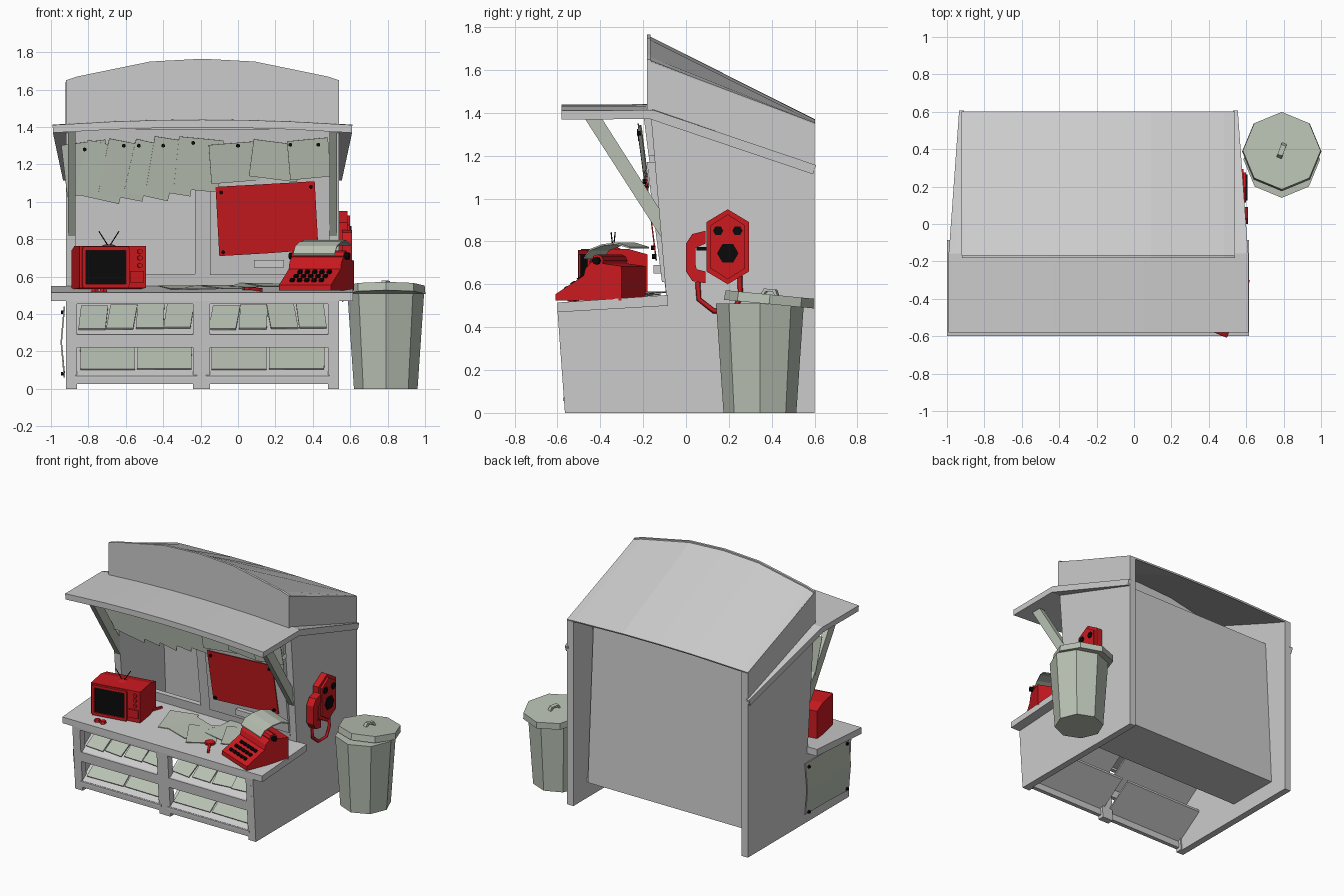
import bpy, bmesh, math, random
from mathutils import Matrix, Euler

random.seed(4)

def material(name, rgb):
    m = bpy.data.materials.new(name)
    m.diffuse_color = (*rgb, 1)
    return m

RED = material("red", (0.6, 0.01, 0.014))
PALE = material("pale_green", (0.48, 0.53, 0.45))
BLACK = material("black", (0.003, 0.003, 0.003))
I = Matrix.Identity(4)

def finish(name, bm, mat=None, m=I):
    bm.transform(m)
    bmesh.ops.recalc_face_normals(bm, faces=bm.faces)
    me = bpy.data.meshes.new(name)
    bm.to_mesh(me)
    bm.free()
    ob = bpy.data.objects.new(name, me)
    bpy.context.collection.objects.link(ob)
    if mat:
        me.materials.append(mat)
    return ob

def place(loc, rot=(0, 0, 0)):
    return Matrix.Translation(loc) @ Euler([math.radians(a) for a in rot]).to_matrix().to_4x4()

def prism(name, pts, lo, hi, axis="x", mat=None, m=I):
    """Extrude a 2D outline along an axis."""
    put = {"x": lambda a, b, t: (t, a, b), "y": lambda a, b, t: (a, t, b)}[axis]
    bm = bmesh.new()
    ends = [[bm.verts.new(put(a, b, t)) for a, b in pts] for t in (lo, hi)]
    bm.faces.new(ends[0])
    bm.faces.new(ends[1])
    for i in range(len(pts)):
        j = (i + 1) % len(pts)
        bm.faces.new((ends[0][i], ends[0][j], ends[1][j], ends[1][i]))
    return finish(name, bm, mat, m)

def box(name, loc, size, rot=(0, 0, 0), mat=None, m=I):
    bm = bmesh.new()
    bmesh.ops.create_cube(bm, size=1, matrix=Matrix.Diagonal((*size, 1)))
    return finish(name, bm, mat, m @ place(loc, rot))

def cyl(name, loc, r1, r2, depth, n, rot=(0, 0, 0), mat=None, m=I):
    bm = bmesh.new()
    bmesh.ops.create_cone(bm, cap_ends=True, segments=n, radius1=r1, radius2=r2, depth=depth)
    return finish(name, bm, mat, m @ place(loc, rot))

def sheet(name, rows, thick, mat=None):
    """Grid surface from rows of points, thickened."""
    bm = bmesh.new()
    g = [[bm.verts.new(p) for p in r] for r in rows]
    for a, b in zip(g, g[1:]):
        for i in range(len(a) - 1):
            bm.faces.new((a[i], a[i + 1], b[i + 1], b[i]))
    ob = finish(name, bm, mat)
    s = ob.modifiers.new("thickness", "SOLIDIFY")
    s.thickness, s.offset = thick, 0
    return ob

CX = -0.19                                   # middle of the stall
front = lambda z: -0.565 - 0.073 * z         # leaning shelf front
wall = lambda z: -0.09 - 0.126 * (z - 0.53)  # leaning window wall

# Side walls
side = [(-0.565, 0), (0.6, 0), (0.6, 1.345), (-0.18, 1.65), (-0.165, 1.4), (-0.09, 0.52), (-0.6, 0.48)]
prism("left_wall", side, -0.92, -0.87)
prism("right_wall", side, 0.49, 0.54)

# Sign board and curved roof
arch = [(-0.73, 1.65), (-0.67, 1.67), (-0.28, 1.75), (0, 1.765), (0.28, 1.75), (0.67, 1.67), (0.73, 1.65)]
prism("sign_board", [(CX + x, z) for x, z in arch] + [(0.54, 1.38), (-0.92, 1.38)], -0.182, -0.165, "y")
sheet("roof", [[(CX + x, -0.17, z - 0.014) for x, z in arch],
               [(CX + x, 0.6, 1.347 + (z - 1.65) * 0.15) for x, z in arch]], 0.012)

# Awning, running inwards as a ceiling, with side trims
sheet("awning", [[(CX + w * t, y, z + 0.028 * (1 - t * t)) for t in (-1, -0.6, -0.3, 0, 0.3, 0.6, 1)]
                 for y, z, w in ((-0.58, 1.39, 0.8), (-0.16, 1.392, 0.8), (0.38, 1.21, 0.73))], 0.042)
for s, n in ((-1, "left"), (1, "right")):
    sheet(n + "_roof_trim", [[(CX + s * 0.72, -0.16, 1.392), (CX + s * 0.8, -0.16, 1.392)],
                             [(CX + s * 0.72, 0.6, 1.135), (CX + s * 0.745, 0.6, 1.135)]], 0.045)
    prism(n + "_awning_strut", [(-0.47, 1.37), (-0.39, 1.37), (-0.11, 0.93), (-0.11, 0.81)],
          CX + s * 0.68, CX + s * 0.72, mat=PALE)

# Back panel and raised floor
prism("back_panel", [(0.42, 0.12), (0.455, 0.12), (0.39, 1.26), (0.36, 1.26)], -0.87, 0.475)
box("raised_floor", (CX, 0.245, 0.135), (1.36, 0.4, 0.03))

# Window wall: sill, post, head rail, closed shutter with handle
def wall_piece(name, x0, x1, z0, z1, inset=0.0, thick=0.04):
    prism(name, [(wall(z0) + inset, z0), (wall(z1) + inset, z1),
                 (wall(z1) + inset + thick, z1), (wall(z0) + inset + thick, z0)], x0, x1)
wall_piece("window_sill", -0.87, 0.49, 0.5, 0.615)
wall_piece("window_post", -0.23, -0.15, 0.615, 1.2)
wall_piece("window_head", -0.87, 0.49, 1.2, 1.39)
wall_piece("closed_shutter", -0.15, 0.49, 0.61, 1.17, -0.012, 0.045)
box("shutter_handle", (0.165, -0.135, 0.67), (0.16, 0.035, 0.04))

# Counter and display rack
prism("counter_top", [(-0.6, 0.47), (-0.6, 0.515), (-0.085, 0.55), (-0.085, 0.5)], -1.0, 0.615)
def rack_piece(name, x0, x1, z0, z1, d=0.05):
    prism(name, [(front(z0), z0), (front(z1), z1), (front(z1) + d, z1), (front(z0) + d, z0)], x0, x1)
rack_piece("rack_divider", -0.24, -0.15, 0, 0.48)
rack_piece("rack_left_stile", -0.9, -0.86, 0, 0.48)
rack_piece("rack_right_stile", 0.48, 0.52, 0, 0.48)
for z0, z1 in ((0.025, 0.075), (0.22, 0.29), (0.455, 0.48)):
    rack_piece("rack_rail", -0.88, 0.5, z0, z1, 0.03)
for z, count in ((0.285, 4), (0.07, 2)):
    for x0, x1 in ((-0.87, -0.22), (-0.17, 0.49)):
        prism("rack_shelf", [(-0.575, z), (-0.33, z + 0.17), (-0.33, z + 0.155), (-0.575, z - 0.015)], x0, x1)
        step = (x1 - x0 - 0.04) / count
        for i in range(count):
            box("rack_paper", (x0 + 0.02 + step * (i + 0.5), -0.45, z + 0.096 + 0.003 * i),
                (step * 0.95, 0.22, 0.008), (34.8, 0, random.uniform(-9, 9) if count == 4 else random.uniform(-2, 2)),
                mat=PALE)

def pin(loc, rot=(90, 0, 0)):
    cyl("pin", loc, 0.011, 0.011, 0.02, 6, rot, BLACK)

# Papers hung beneath the awning, each overlapping the next
hung = [(-0.81, 1.18, 0.24, 0.28, 8), (-0.72, 1.16, 0.24, 0.3, -14), (-0.6, 1.17, 0.24, 0.3, -12),
        (-0.46, 1.17, 0.24, 0.29, -14), (-0.35, 1.19, 0.24, 0.29, -10), (-0.21, 1.2, 0.24, 0.28, -6),
        (-0.02, 1.21, 0.26, 0.21, 5), (0.2, 1.22, 0.26, 0.2, -8), (0.38, 1.23, 0.22, 0.21, 6)]
for i, (x, z, w, h, a) in enumerate(hung):
    box("hung_paper", (x, wall(z) - 0.026, z), (w, 0.004, h), (7, -a * 0.9, 3.5), PALE)
for x, z in ((-0.82, 1.28), (-0.61, 1.3), (-0.53, 1.3), (-0.4, 1.3), (-0.24, 1.315), (0, 1.3), (0.28, 1.305), (0.43, 1.305)):
    pin((x, wall(z) - 0.03, z))

# Red poster on the shutter, leaning with the wall
lean = Matrix(((1, 0, 0, 0), (0, 1, -0.126, -0.052), (0, 0, 1, 0), (0, 0, 0, 1)))
prism("red_poster", [(-0.12, 1.08), (0.15, 1.095), (0.41, 1.11), (0.43, 0.745), (0.16, 0.725), (-0.1, 0.71)],
      0, 0.006, "y", RED, lean)
for x, z in ((-0.09, 1.05), (0.39, 1.08), (0.4, 0.77), (-0.08, 0.73)):
    pin((x, -0.056 - 0.126 * z, z))

# Paper pinned on the left wall
sheet("side_paper", [[(-0.928, y, z), (-0.945, y, 0.25), (-0.928, y, 0.44)] for y, z in
                     ((-0.55, 0.06), (-0.3, 0.07), (-0.05, 0.07))], 0.008, PALE)
for y in (-0.52, -0.08):
    for z in (0.08, 0.41):
        pin((-0.937, y, z), (0, 90, 0))

# Television
tv = place((-0.69, -0.34, 0.53), (0, 0, 10))
prism("television_case", [(-0.12, 0.01), (-0.12, 0.235), (0.04, 0.235), (0.13, 0.21), (0.13, 0.0)], -0.18, 0.18, mat=RED, m=tv)
for s in (-1, 1):
    box("television_frame_rail", (-0.04, -0.127, 0.12 + s * 0.1), (0.25, 0.02, 0.02), mat=RED, m=tv)
    box("television_frame_post", (-0.04 + s * 0.118, -0.127, 0.12), (0.02, 0.02, 0.2), mat=RED, m=tv)
    cyl("television_aerial", (s * 0.027, 0, 0.27), 0.003, 0.003, 0.1, 5, (0, s * 33, 0), BLACK, tv)
box("television_screen", (-0.04, -0.122, 0.12), (0.215, 0.012, 0.18), mat=BLACK, m=tv)
box("television_speaker", (0.13, -0.123, 0.07), (0.075, 0.012, 0.06), mat=RED, m=tv)
for z in (0.13, 0.17, 0.205):
    cyl("television_knob", (0.145, -0.125, z), 0.014, 0.014, 0.02, 6, (90, 0, 0), RED, tv)
cyl("aerial_base", (0, 0, 0.236), 0.05, 0.02, 0.014, 8, mat=RED, m=tv)

# Typewriter, turned towards the middle of the counter
tw = place((0.425, -0.385, 0.525), (0, 0, -22))
prism("typewriter_case", [(-0.18, 0), (-0.18, 0.03), (-0.04, 0.115), (-0.03, 0.15), (0.0, 0.18), (0.15, 0.16), (0.15, 0)],
      -0.15, 0.15, mat=RED, m=tw)
cyl("typewriter_roller", (0, 0.03, 0.185), 0.03, 0.03, 0.3, 8, (0, 90, 0), RED, tw)
for s in (-1, 1):
    cyl("roller_knob", (s * 0.16, 0.03, 0.185), 0.018, 0.018, 0.025, 8, (0, 90, 0), BLACK, tw)
curl = [(-0.05, 0.2), (-0.02, 0.24), (0.04, 0.262), (0.11, 0.27), (0.18, 0.25)]
prism("typewriter_paper", curl + [(y, z - 0.008) for y, z in reversed(curl)], -0.12, 0.12, mat=PALE, m=tw)
for r in range(3):
    for k in range(5):
        box("typewriter_key", (-0.085 + 0.042 * k + 0.008 * r, -0.15 + 0.036 * r, 0.056 + 0.022 * r),
            (0.022, 0.02, 0.016), (31, 0, 0), BLACK, tw)

# Loose things on the counter
top = lambda y: 0.515 + 0.068 * (y + 0.6)
for i, (x, y, a) in enumerate([(-0.3, -0.26, 15), (-0.17, -0.3, -20), (-0.05, -0.34, 30), (0.08, -0.22, -12), (0.18, -0.25, 25)]):
    box("loose_paper", (x, y, top(y) + 0.005 + 0.003 * i), (0.2, 0.24, 0.005), (4, 0, a), PALE)
box("red_pen", (-0.53, -0.22, top(-0.22) + 0.008), (0.014, 0.13, 0.014), (4, 0, -25), RED)
cyl("magnifier_lens", (0.06, -0.41, top(-0.41) + 0.01), 0.035, 0.035, 0.016, 8, mat=RED)
box("magnifier_handle", (0.1, -0.48, top(-0.48) + 0.01), (0.016, 0.1, 0.016), (4, 0, 30), RED)
for dx in (-0.025, 0.02):
    cyl("small_red_piece", (-0.74 + dx, -0.53, top(-0.53) + 0.008), 0.024, 0.018, 0.018, 6, mat=RED)

# Wall telephone
def hexa(k):
    return [(0.195 + k * a, 0.775 + (k + (1 - k) * 0.35) * b) for a, b in
            ((0, 0.175), (0.1, 0.115), (0.1, -0.115), (0, -0.175), (-0.1, -0.115), (-0.1, 0.115))]
prism("phone_plate", hexa(1), 0.53, 0.585, mat=RED)
prism("phone_face", hexa(0.8), 0.58, 0.6, mat=RED)
for y, z, r in ((0.15, 0.85, 0.024), (0.24, 0.85, 0.024), (0.195, 0.745, 0.05)):
    cyl("phone_disc", (0.6, y, z), r, r, 0.014, 6, (0, 90, 0), BLACK)
prism("phone_handset", [(0.09, 0.85), (0.03, 0.835), (0.0, 0.79), (0.0, 0.66), (0.03, 0.615), (0.09, 0.605),
                        (0.09, 0.66), (0.05, 0.67), (0.045, 0.69), (0.045, 0.77), (0.09, 0.79)], 0.555, 0.61, mat=RED)
box("phone_hook", (0.57, 0.08, 0.765), (0.03, 0.06, 0.016), mat=BLACK)
cu = bpy.data.curves.new("phone_cord", "CURVE")
cu.dimensions, cu.bevel_depth, cu.bevel_resolution = "3D", 0.012, 0
sp = cu.splines.new("POLY")
cord = [(0.055, 0.61), (0.06, 0.53), (0.13, 0.475), (0.22, 0.475), (0.255, 0.54), (0.25, 0.65)]
sp.points.add(len(cord) - 1)
for p, (y, z) in zip(sp.points, cord):
    p.co = (0.56, y, z, 1)
cu.materials.append(RED)
bpy.context.collection.objects.link(bpy.data.objects.new("phone_cord", cu))

# Dustbin with tilted lid
cyl("bin_body", (0.79, 0.345, 0.255), 0.17, 0.205, 0.51, 8, mat=PALE)
lid = place((0.79, 0.39, 0.53), (-5.5, 0, 0))
cyl("bin_lid", (0, 0, 0), 0.212, 0.208, 0.045, 8, mat=PALE, m=lid)
prism("bin_handle", [(-0.045, 0.015), (-0.028, 0.048), (0.028, 0.048), (0.045, 0.015), (0.03, 0.015),
                     (0.018, 0.035), (-0.018, 0.035), (-0.03, 0.015)], -0.014, 0.014, "x", PALE,
      lid @ place((0, 0, 0), (0, 0, -20)))
